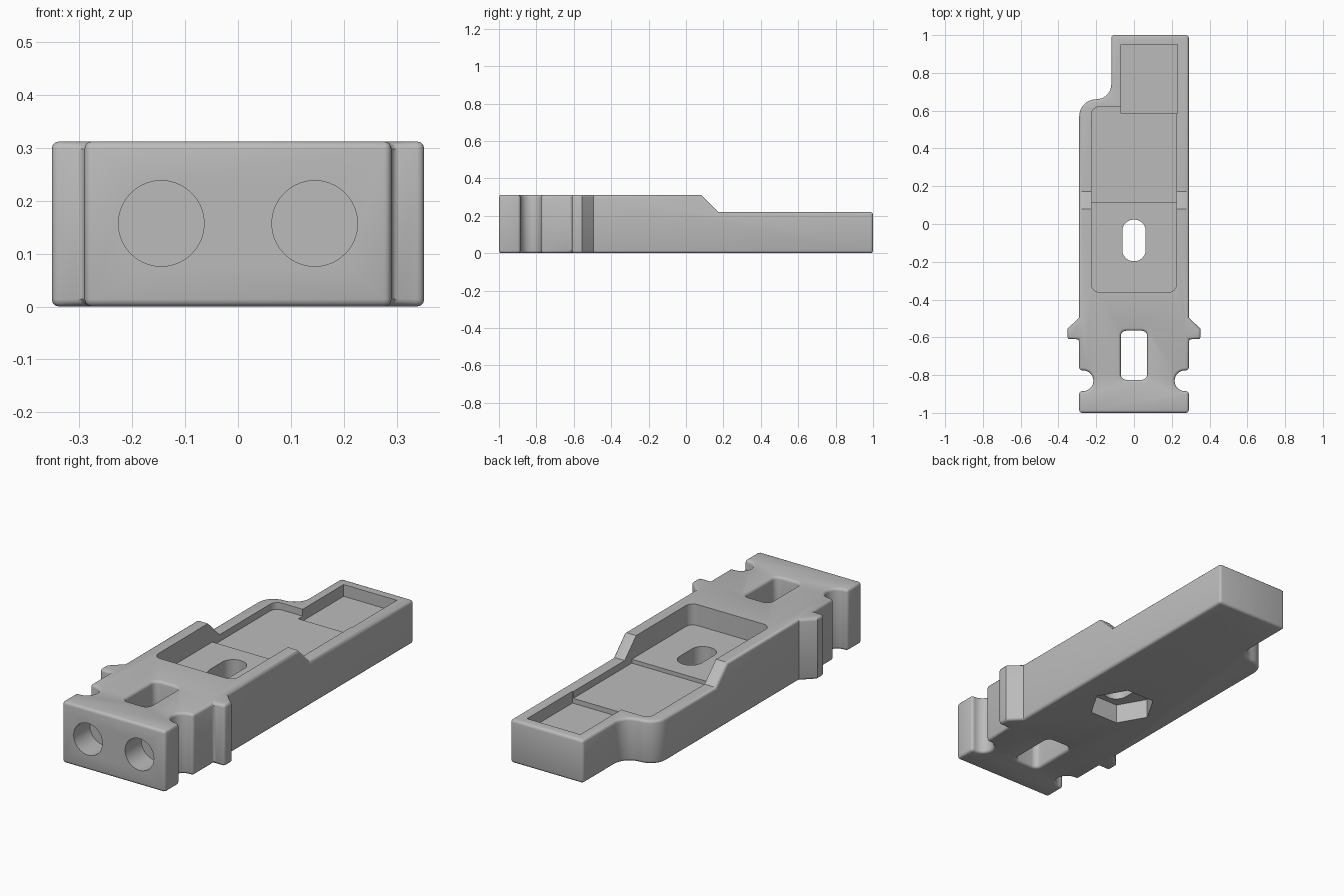
import bpy
import bmesh
import math
from mathutils import Vector, Matrix

cube = bpy.data.objects.get("Cube")
if cube:
    bpy.data.objects.remove(cube, do_unlink=True)

TOP = 0.312
LOW = 0.22

grey = bpy.data.materials.new("plain_grey")
grey.use_nodes = True
grey.diffuse_color = (0.5, 0.5, 0.5, 1)
grey.node_tree.nodes["Principled BSDF"].inputs["Base Color"].default_value = (0.5, 0.5, 0.5, 1)


def fillet(corners, steps=8):
    """Round each (x, y, radius) corner of a closed outline."""
    out = []
    n = len(corners)
    for i, (x, y, r) in enumerate(corners):
        p = Vector((x, y))
        if r == 0:
            out.append(p)
            continue
        a = (Vector(corners[i - 1][:2]) - p).normalized()
        b = (Vector(corners[(i + 1) % n][:2]) - p).normalized()
        half = a.angle(b) / 2
        centre = p + (a + b).normalized() * (r / math.sin(half))
        start = p + a * (r / math.tan(half)) - centre
        end = p + b * (r / math.tan(half)) - centre
        sweep = start.angle_signed(end)
        for k in range(steps + 1):
            out.append(centre + Matrix.Rotation(-sweep * k / steps, 2) @ start)
    return [p for i, p in enumerate(out) if (p - out[i - 1]).length > 0.001]


def prism(name, outline, low, high, matrix=None):
    """Extrude a flat outline between two heights."""
    bm = bmesh.new()
    face = bm.faces.new([bm.verts.new((p[0], p[1], low)) for p in outline])
    ext = bmesh.ops.extrude_face_region(bm, geom=[face])
    verts = [v for v in ext["geom"] if isinstance(v, bmesh.types.BMVert)]
    bmesh.ops.translate(bm, verts=verts, vec=(0, 0, high - low))
    if matrix:
        bm.transform(matrix)
    bmesh.ops.recalc_face_normals(bm, faces=bm.faces)
    mesh = bpy.data.meshes.new(name)
    bm.to_mesh(mesh)
    bm.free()
    mesh.materials.append(grey)
    obj = bpy.data.objects.new(name, mesh)
    bpy.context.collection.objects.link(obj)
    return obj


def box(x0, x1, y0, y1, front_r=0, back_left_r=0, back_right_r=0):
    return fillet([(x0, y0, front_r), (x1, y0, front_r),
                   (x1, y1, back_right_r), (x0, y1, back_left_r)])


def ngon(sides, r, cx, cy):
    return [(cx + r * math.cos(math.tau * i / sides),
             cy + r * math.sin(math.tau * i / sides)) for i in range(sides)]


def apply(mod):
    bpy.ops.object.modifier_apply(modifier=mod.name)


def cut(cutter):
    cutter.hide_render = True
    mod = body.modifiers.new("cut", "BOOLEAN")
    mod.operation = "DIFFERENCE"
    mod.solver = "EXACT"
    mod.object = cutter
    apply(mod)
    bpy.data.objects.remove(cutter, do_unlink=True)


# Body outline: shared front half with round notches and wedge flanges
side = [(0.29, -1, 0), (0.29, -0.885, 0), (0.215, -0.885, 0.0549),
        (0.215, -0.775, 0.0549), (0.29, -0.775, 0), (0.29, -0.61, 0),
        (0.352, -0.61, 0), (0.352, -0.555, 0), (0.29, -0.495, 0)]
tail = [(0.29, 1, 0), (-0.12, 1, 0), (-0.12, 0.66, 0.08), (-0.29, 0.66, 0.09)]
outline = side + tail + [(-x, y, r) for x, y, r in reversed(side)]
body = prism("latch_body", fillet(outline), 0, TOP)
bpy.context.view_layer.objects.active = body
body.select_set(True)

# Lowered rear half with a sloping step
yz_to_world = Matrix(((0, 0, 1, 0), (1, 0, 0, 0), (0, 1, 0, 0), (0, 0, 0, 1)))
step = [(0.08, TOP), (0.172, LOW), (1.2, LOW), (1.2, 0.5), (0.08, 0.5)]
cut(prism("rear_step_cutter", step, -1, 1, yz_to_world))

# Rectangular through slot near the front
cut(prism("slot_cutter", box(-0.07, 0.07, -0.825, -0.565, 0.03, 0.03, 0.03), -1, 1))

# Rounded outer edges
bevel = body.modifiers.new("soft_edges", "BEVEL")
bevel.width = 0.014
bevel.segments = 3
bevel.limit_method = "ANGLE"
bevel.angle_limit = math.radians(60)
bevel.use_clamp_overlap = False
apply(bevel)

# Stepped pockets in the top
cut(prism("front_pocket_cutter", box(-0.225, 0.225, -0.36, 0.2, 0.04), 0.205, 1))
cut(prism("rear_pocket_cutter", box(-0.225, 0.225, 0.115, 0.62, 0, 0.04), 0.185, 1))
cut(prism("end_pocket_cutter", box(-0.07, 0.23, 0.585, 0.95), 0.16, 1))

# Oval bolt hole with a six-sided recess underneath
cut(prism("oval_hole_cutter", box(-0.062, 0.062, -0.197, 0.023, 0.06, 0.06, 0.06), -1, 1))
cut(prism("hex_recess_cutter", ngon(6, 0.16, 0, -0.09), -1, 0.1))

# Two blind round holes in the front end
for sign in (-1, 1):
    spin = Matrix.Rotation(math.pi / 2, 4, "X")
    cut(prism("round_hole_cutter", ngon(40, 0.081, sign * 0.145, 0.157), 0.87, 1.2, spin))

bpy.ops.object.shade_smooth_by_angle(angle=math.radians(32))
